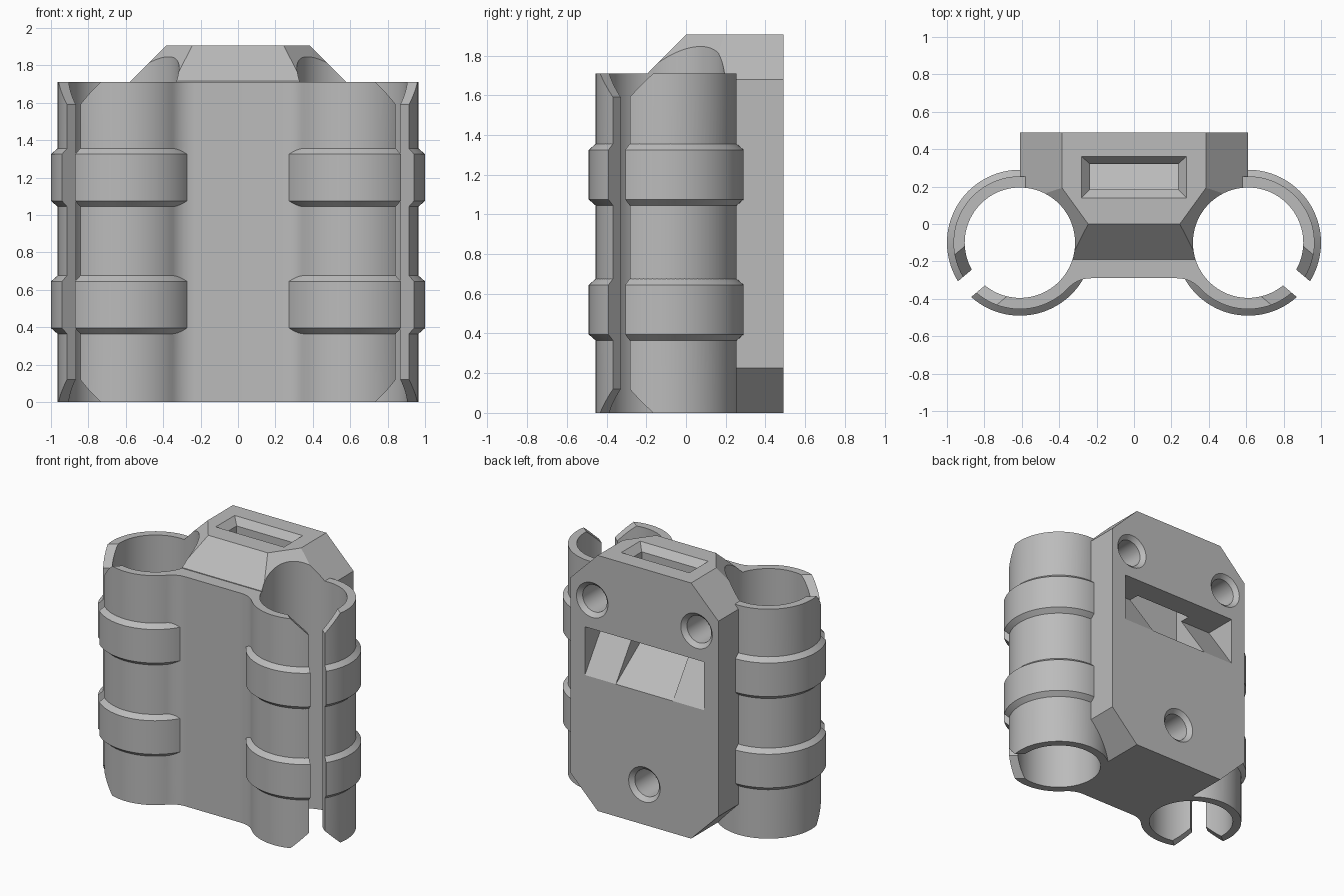
import bpy, bmesh
from math import sin, cos, pi, radians, atan2
from mathutils import Vector, Matrix

if "Cube" in bpy.data.objects:
    bpy.data.objects.remove(bpy.data.objects["Cube"])

TUBE_X, TUBE_Y = 0.61, -0.10
OUTER, BORE, BAND = 0.355, 0.295, 0.39
TUBE_TOP, TOP, BACK = 1.71, 1.905, 0.49
HALF, TOP_HALF = 0.61, 0.385

grey = bpy.data.materials.new("plain_grey")
grey.use_nodes = True
colour = (0.5, 0.5, 0.5, 1)
grey.diffuse_color = colour
grey.node_tree.nodes["Principled BSDF"].inputs["Base Color"].default_value = colour


def finish(name, bm):
    bmesh.ops.recalc_face_normals(bm, faces=bm.faces)
    mesh = bpy.data.meshes.new(name)
    bm.to_mesh(mesh)
    bm.free()
    mesh.materials.append(grey)
    obj = bpy.data.objects.new(name, mesh)
    bpy.context.collection.objects.link(obj)
    return obj


def loft_mesh(rings):
    """Skin equal rings of points and cap both ends."""
    bm = bmesh.new()
    loops = [[bm.verts.new(p) for p in ring] for ring in rings]
    n = len(loops[0])
    for a, b in zip(loops, loops[1:]):
        for i in range(n):
            j = (i + 1) % n
            bm.faces.new((a[i], a[j], b[j], b[i]))
    bm.faces.new(loops[0][::-1])
    bm.faces.new(loops[-1])
    return bm


def loft(name, rings):
    return finish(name, loft_mesh(rings))


def lathe(name, profile, matrix, n=96):
    """Solid of revolution about local z from (radius, height) pairs."""
    return loft(name, [[matrix @ Vector((r * cos(2 * pi * i / n), r * sin(2 * pi * i / n), h))
                        for i in range(n)] for r, h in profile])


def boolean(target, tool, operation):
    mod = target.modifiers.new("combine", "BOOLEAN")
    mod.operation, mod.object, mod.solver = operation, tool, "EXACT"
    bpy.context.view_layer.update()
    result = bpy.data.meshes.new_from_object(target.evaluated_get(bpy.context.evaluated_depsgraph_get()))
    target.modifiers.clear()
    target.data = result
    bpy.data.objects.remove(tool)


def arc(cx, cy, r, start, end, n):
    return [(cx + r * cos(start + (end - start) * i / n), cy + r * sin(start + (end - start) * i / n))
            for i in range(n + 1)]


# Twin tube outline: flat front wall blending into each tube by a fillet
fillet_r, fillet_x, wall_y = 0.165, 0.23, -0.29
fillet_y = wall_y - fillet_r
join = atan2(TUBE_Y - fillet_y, TUBE_X - fillet_x)
half = arc(fillet_x, fillet_y, fillet_r, pi / 2, join, 10)
half += arc(TUBE_X, TUBE_Y, OUTER, join - pi, radians(135), 72)[1:]
outline = half + [(-x, y) for x, y in reversed(half)]
bm = loft_mesh([[(x, y, z) for x, y in outline] for z in (0, TUBE_TOP)])
rim = [e for e in bm.edges if all(v.co.z > TUBE_TOP - 0.01 for v in e.verts)]
bmesh.ops.bevel(bm, geom=rim, offset=0.022, segments=1, affect="EDGES")
clamp = finish("twin_tube_clamp", bm)

# Mounting block, with its corners sliced off by planes
bm = bmesh.new()
bmesh.ops.create_cube(bm, size=1)
for v in bm.verts:
    v.co = (v.co.x * 2 * HALF, BACK if v.co.y > 0 else -0.19, TOP if v.co.z > 0 else 0)
slices = [((0, 0, TOP), (0, -1, 1))]
for s in (-1, 1):
    slices += [((s * TOP_HALF, 0, TOP), (s, 0, 1)),
               ((s * TOP_HALF, 0, 0), (s, 0, -1)),
               ((s * 0.245, 0, TOP), (s * 0.81, -0.587, 1))]
for point, normal in slices:
    cut = bmesh.ops.bisect_plane(bm, geom=bm.verts[:] + bm.edges[:] + bm.faces[:], dist=1e-5,
                                 plane_co=point, plane_no=normal, clear_outer=True)
    edges = [g for g in cut["geom_cut"] if isinstance(g, bmesh.types.BMEdge)]
    bmesh.ops.holes_fill(bm, edges=[e for e in edges if e.is_boundary], sides=0)
boolean(clamp, finish("mounting_block", bm), "UNION")

# Raised bands around both tubes
for s in (-1, 1):
    place = Matrix.Translation((s * TUBE_X, TUBE_Y, 0))
    for z in (0.36, 1.04):
        band = [(OUTER - 0.005, z), (BAND, z + 0.035), (BAND, z + 0.285), (OUTER - 0.005, z + 0.32)]
        boolean(clamp, lathe("band", band, place), "UNION")

# Bores and the lengthwise slots that flare at both ends
for s in (-1, 1):
    place = Matrix.Translation((s * TUBE_X, TUBE_Y, 0))
    boolean(clamp, lathe("bore", [(BORE, -0.1), (BORE, 2.1)], place), "DIFFERENCE")
    w, wide, flare = 0.055, 0.195, 0.12
    low = [(wide, -0.02), (w, flare), (w, TUBE_TOP - flare), (wide, TUBE_TOP + 0.02)]
    profile = low + [(-a, z) for a, z in reversed(low)]
    angle = radians(-40)
    out = Vector((s * cos(angle), sin(angle), 0))
    side = Vector((-out.y, out.x, 0))
    centre = Vector((s * TUBE_X, TUBE_Y, 0))
    rings = [[centre + out * d + side * a + Vector((0, 0, z)) for a, z in profile] for d in (0.2, 0.6)]
    boolean(clamp, loft("slot", rings), "DIFFERENCE")

# Rear window with ramped floor, deeper in the middle
ramps = [(0.49, [(0.5, 0.971), (0.5, 1.345), (0.24, 1.345)]),
         (0.235, [(0.5, 0.978), (0.5, 1.345), (0.185, 1.345), (0.185, 1.2)])]
for width, profile in ramps:
    rings = [[(x, y, z) for y, z in profile] for x in (-width, width)]
    boolean(clamp, loft("window", rings), "DIFFERENCE")

# Strap channel dropping from the top into the window, with a tapered mouth
rings = []
for hx, y0, y1, z in ((0.29, 0.13, 0.37, TOP + 0.01), (0.235, 0.185, 0.32, TOP - 0.05),
                      (0.235, 0.185, 0.32, 1.3)):
    rings.append([(-hx, y0, z), (hx, y0, z), (hx, y1, z), (-hx, y1, z)])
boolean(clamp, loft("strap_channel", rings), "DIFFERENCE")

# Countersunk screw holes in the back
for x, z in ((-0.43, 1.56), (0.43, 1.56), (0, 0.3)):
    place = Matrix.Translation((x, BACK, z)) @ Matrix.Rotation(pi / 2, 4, "X")
    hole = [(0.14, -0.01), (0.10, 0.03), (0.10, 0.25)]
    boolean(clamp, lathe("screw_hole", hole, place, 40), "DIFFERENCE")

# Smooth curved walls, crisp edges
bpy.ops.object.select_all(action="DESELECT")
clamp.select_set(True)
bpy.context.view_layer.objects.active = clamp
bpy.ops.object.shade_smooth_by_angle(angle=radians(25))
